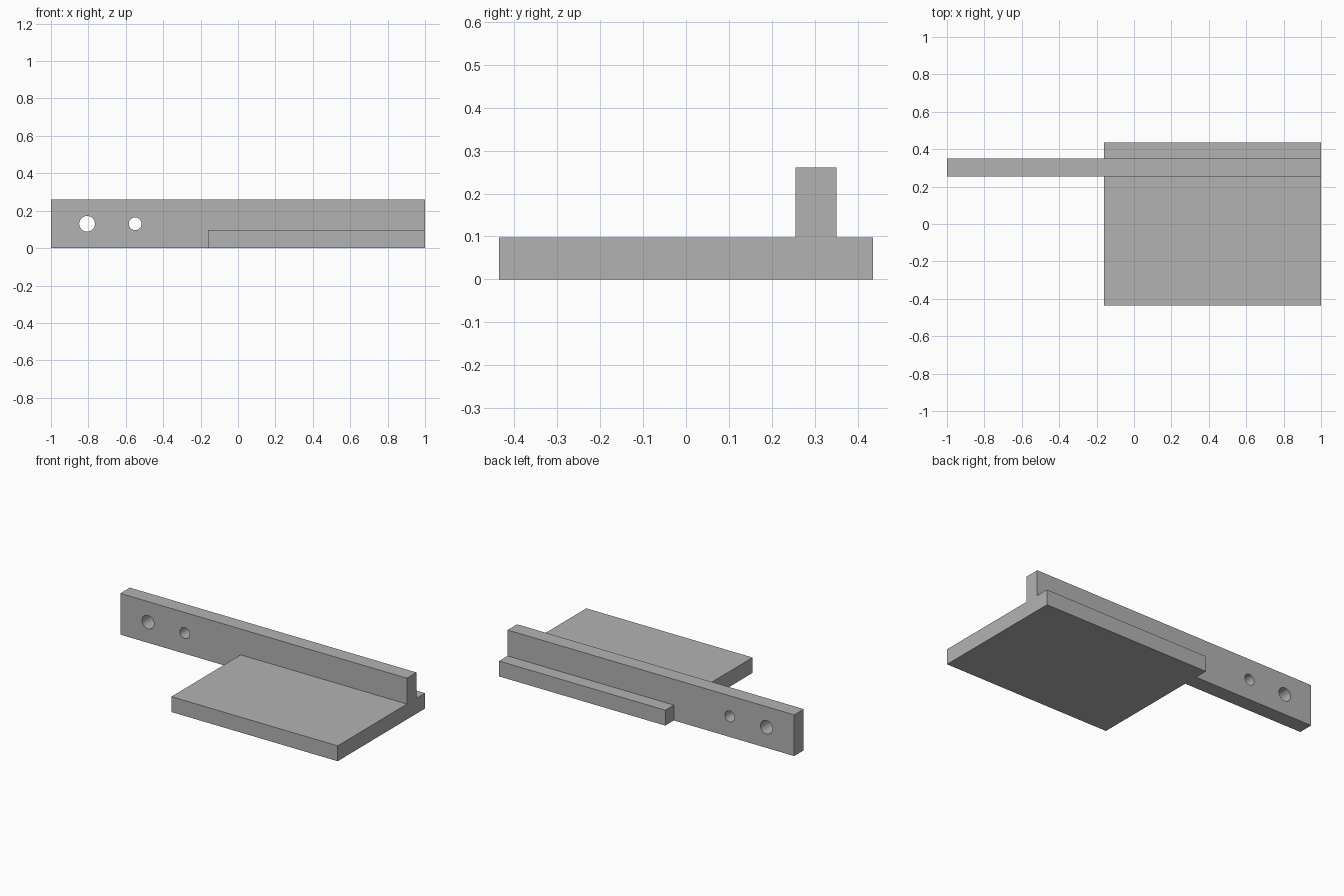
import bpy
import math

if "Cube" in bpy.data.objects:
    bpy.data.objects.remove(bpy.data.objects["Cube"], do_unlink=True)

grey = bpy.data.materials.new("plain_grey")
grey.use_nodes = True
grey.diffuse_color = (0.45, 0.45, 0.45, 1)
grey.node_tree.nodes["Principled BSDF"].inputs["Base Color"].default_value = grey.diffuse_color


def box(name, low, high):
    """Box between two opposite corners."""
    bpy.ops.mesh.primitive_cube_add(size=1, location=[(a + b) / 2 for a, b in zip(low, high)])
    ob = bpy.context.object
    ob.name = name
    ob.scale = [b - a for a, b in zip(low, high)]
    bpy.ops.object.transform_apply(location=True, rotation=False, scale=True)
    ob.data.materials.append(grey)
    return ob


def combine(body, tool, operation):
    """Apply a boolean and discard the tool object."""
    mod = body.modifiers.new(operation.lower(), "BOOLEAN")
    mod.operation = operation
    mod.solver = "EXACT"
    mod.object = tool
    bpy.context.view_layer.objects.active = body
    bpy.ops.object.modifier_apply(modifier=mod.name)
    bpy.data.objects.remove(tool, do_unlink=True)


# Long upright rail fused with the flat base plate
rail = box("rail_with_base_plate", (-1, 0.255, 0), (1, 0.35, 0.26))
plate = box("base_plate", (-0.16, -0.435, 0), (1, 0.435, 0.097))
combine(rail, plate, "UNION")

# Two round bolt holes through the free end of the rail
for x, radius in ((-0.807, 0.042), (-0.55, 0.034)):
    bpy.ops.mesh.primitive_cylinder_add(vertices=48, radius=radius, depth=0.4,
                                        location=(x, 0.3, 0.13), rotation=(math.pi / 2, 0, 0))
    hole = bpy.context.object
    hole.name = "hole_cutter"
    hole.hide_render = True
    hole.data.materials.append(grey)
    combine(rail, hole, "DIFFERENCE")

# Round hole walls, crisp edges elsewhere
bpy.ops.object.select_all(action="DESELECT")
rail.select_set(True)
bpy.context.view_layer.objects.active = rail
bpy.ops.object.shade_smooth_by_angle(angle=math.radians(30))
